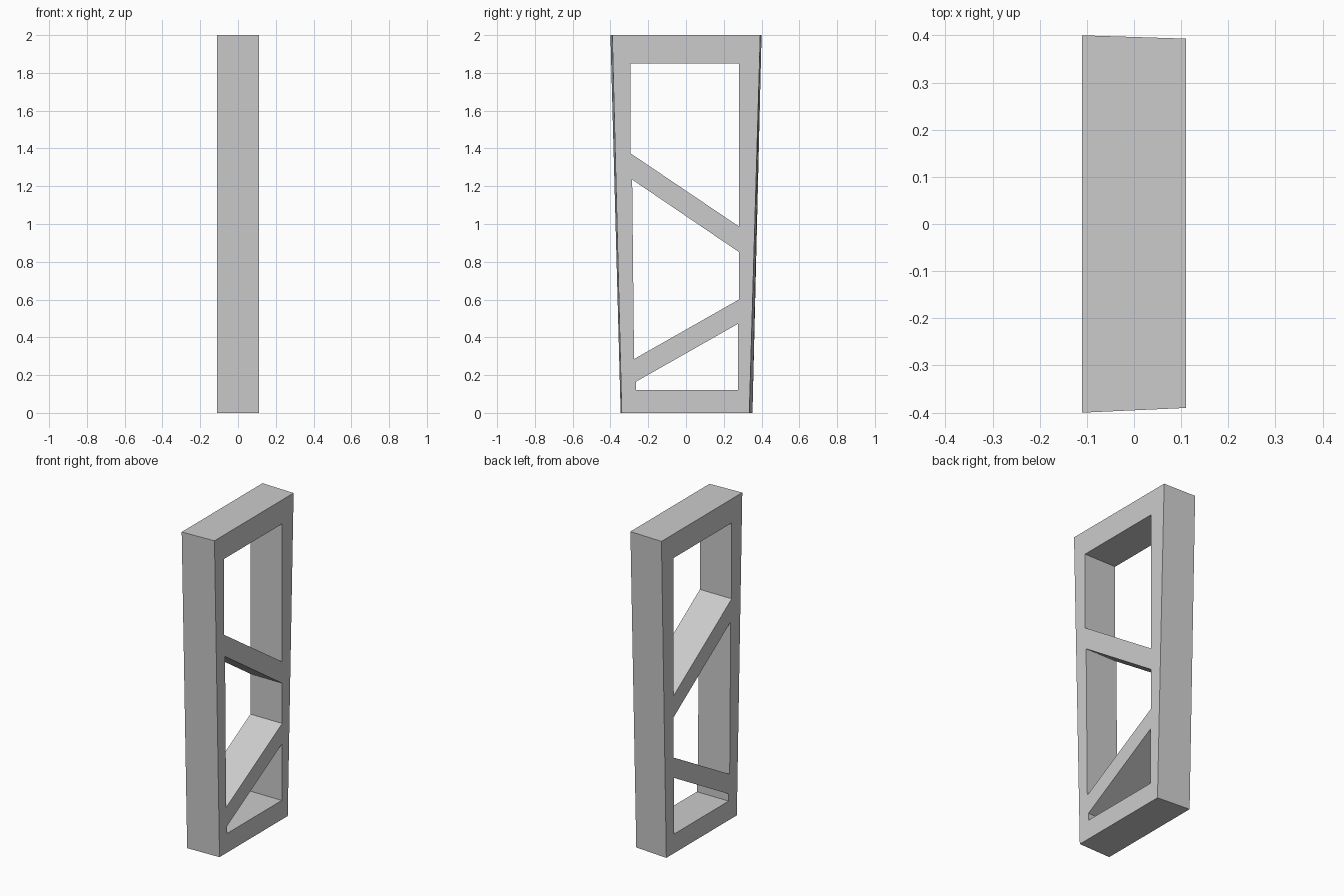
import bpy, bmesh
from mathutils import Vector

if "Cube" in bpy.data.objects:
    bpy.data.objects.remove(bpy.data.objects["Cube"])

X = 0.11  # half thickness

grey = bpy.data.materials.new("plain_grey")
grey.diffuse_color = (0.6, 0.6, 0.6, 1)
grey.use_nodes = True
grey.node_tree.nodes["Principled BSDF"].inputs["Base Color"].default_value = grey.diffuse_color

# Side outline (y, z): outer corners on each side, slightly drafted
outer_left = [(-0.40, 2), (0.40, 2), (0.352, 0), (-0.346, 0)]
outer_right = [(-0.39, 2), (0.393, 2), (0.335, 0), (-0.34, 0)]
# Openings: front top, back top, back bottom, front bottom
top_gap = [(-0.295, 1.85), (0.28, 1.85), (0.28, 0.987), (-0.295, 1.375)]
mid_gap = [(-0.285, 1.235), (0.28, 0.852), (0.28, 0.60), (-0.275, 0.285)]
low_gap = [(-0.265, 0.165), (0.276, 0.472), (0.276, 0.12), (-0.265, 0.12)]

bm = bmesh.new()


def ring(points):
    return [bm.verts.new((-X, y, z)) for y, z in points]


o, t, m, b = [ring(p) for p in (outer_left, top_gap, mid_gap, low_gap)]

# Rails, stiles and diagonal braces as flat panels sharing corners
panels = [
    [o[0], o[1], t[1], t[0]],                                # top rail
    [o[3], o[2], b[2], b[3]],                                # bottom rail
    [t[3], t[2], m[1], m[0]],                                # upper brace
    [m[3], m[2], b[1], b[0]],                                # lower brace
    [o[0], t[0], t[3], m[0], m[3], b[0], b[3], o[3]],        # front stile
    [o[1], t[1], t[2], m[1], m[2], b[1], b[2], o[2]],        # back stile
]
faces = [bm.faces.new(p) for p in panels]

# Thicken the panels and draft the outer corners
result = bmesh.ops.extrude_face_region(bm, geom=faces, use_keep_orig=True)
far = [g for g in result["geom"] if isinstance(g, bmesh.types.BMVert)]
drafted = {p: q for p, q in zip(outer_left, outer_right)}
for v in far:
    v.co.x = X
    for p, q in drafted.items():
        if (v.co.yz - Vector(p)).length < 1e-4:
            v.co.y, v.co.z = q
            break
bmesh.ops.recalc_face_normals(bm, faces=bm.faces[:])

mesh = bpy.data.meshes.new("braced_frame")
bm.to_mesh(mesh)
bm.free()
mesh.materials.append(grey)
frame = bpy.data.objects.new("braced_frame", mesh)
bpy.context.collection.objects.link(frame)
